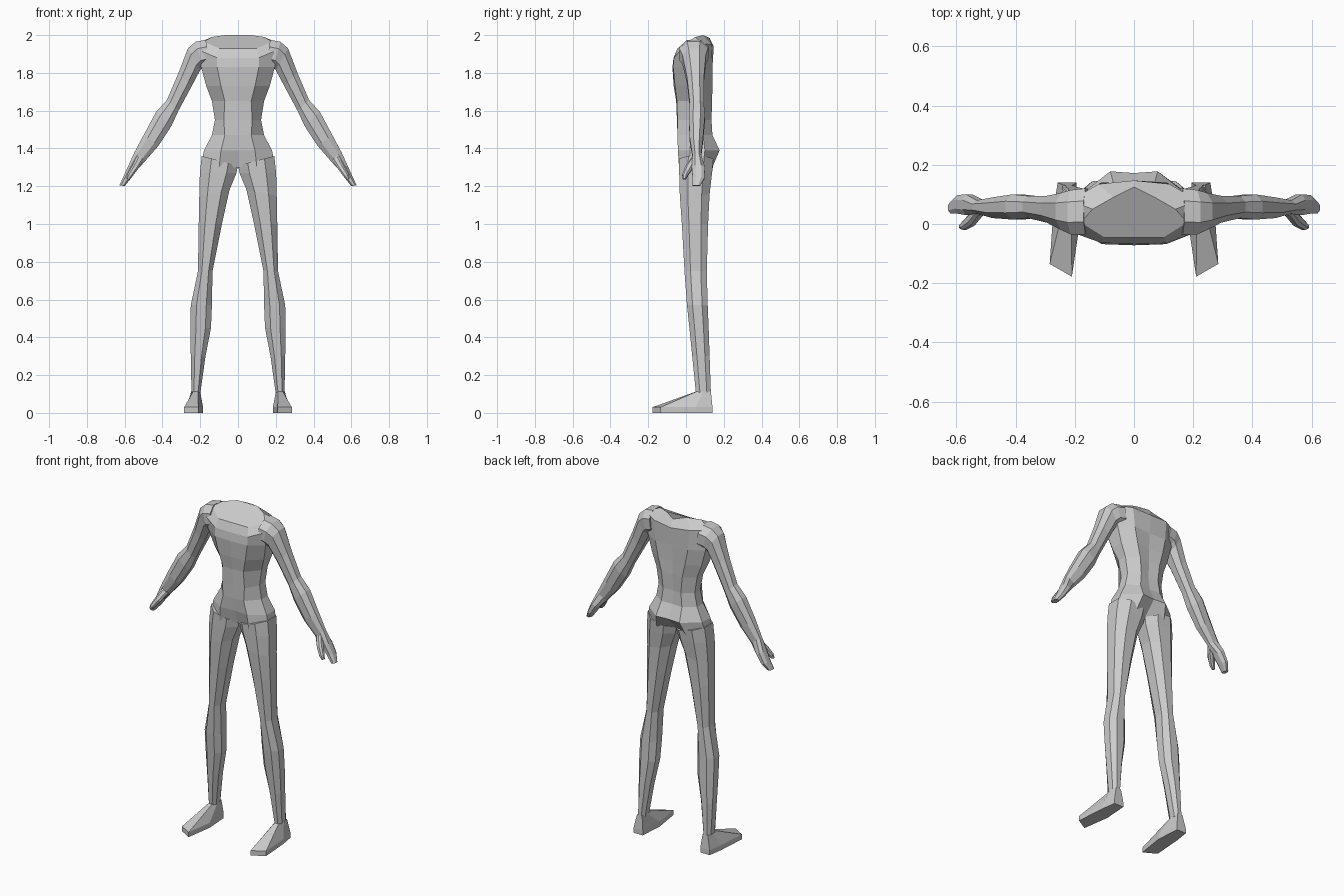
import bpy, bmesh

grey = bpy.data.materials.new("body grey")
grey.diffuse_color = (0.6, 0.6, 0.6, 1)


def loft(name, rings, mirror):
    """Skin a list of equal-length point rings, capped at both ends."""
    bm = bmesh.new()
    loops = [[bm.verts.new(p) for p in ring] for ring in rings]
    n = len(loops[0])
    for a, b in zip(loops, loops[1:]):
        for i in range(n):
            j = (i + 1) % n
            bm.faces.new((a[i], a[j], b[j], b[i]))
    bm.faces.new(loops[0])
    bm.faces.new(loops[-1])
    bmesh.ops.recalc_face_normals(bm, faces=bm.faces)
    mesh = bpy.data.meshes.new(name)
    bm.to_mesh(mesh)
    bm.free()
    mesh.materials.append(grey)
    obj = bpy.data.objects.new(name, mesh)
    bpy.context.collection.objects.link(obj)
    if mirror:
        mod = obj.modifiers.new("mirror", 'MIRROR')
        mod.use_mirror_merge = False
    return obj


def full_ring(half):
    """Complete a half ring (front middle to back middle) across x = 0."""
    return half + [(-x, y, z) for x, y, z in half[-2:0:-1]]


def limb_ring(xo, zo, xi, zi, y0, y1, c=0.27):
    """Chamfered section between an outer and an inner (x, z) point."""
    corners = [(0, c), (c, 0), (1 - c, 0), (1, c), (1, 1 - c), (1 - c, 1), (c, 1), (0, 1 - c)]
    return [(xo + (xi - xo) * t, y0 + (y1 - y0) * u, zo + (zi - zo) * t) for t, u in corners]


# Torso: z, front middle y, front corner x y, side x, side front y, side back y, back corner x y, back middle y
torso = [
    (1.30, 0.00, .10, -.037, .198, .02, .09, .10, .140, .09),
    (1.39, -.035, .09, -.043, .180, .02, .10, .08, .178, .172),
    (1.47, -.045, .07, -.045, .138, .03, .09, .07, .140, .135),
    (1.55, -.048, .075, -.045, .122, .035, .09, .06, .135, .125),
    (1.65, -.052, .07, -.048, .138, .03, .09, .07, .138, .130),
    (1.73, -.065, .09, -.058, .168, .01, .09, .09, .140, .130),
    (1.83, -.072, .11, -.068, .195, -.01, .09, .11, .140, .135),
]
rings = [full_ring([(0, f, z), (ax, ay, z), (w, s0, z), (w, s1, z), (bx, by, z), (0, b, z)])
         for z, f, ax, ay, w, s0, s1, bx, by, b in torso]
# Shoulder line and sloping neck opening
rings.append(full_ring([(0, -.066, 1.88), (.11, -.064, 1.88), (.205, -.03, 1.92),
                        (.215, .08, 1.955), (.12, .135, 1.95), (0, .147, 1.94)]))
rings.append(full_ring([(0, -.045, 1.93), (.10, -.045, 1.93), (.18, .005, 1.965),
                        (.14, .05, 1.99), (.07, .09, 2.0), (0, .125, 1.985)]))
loft("torso", rings, False)

# Arms: outer x z, inner x z, front y, back y
arm = [
    (.17, 1.975, .15, 1.84, -.035, .12),
    (.225, 1.965, .185, 1.83, -.035, .115),
    (.265, 1.93, .20, 1.815, -.02, .105),
    (.315, 1.80, .245, 1.73, .005, .095),
    (.376, 1.657, .315, 1.60, .02, .095),
    (.434, 1.593, .352, 1.52, .015, .10),
    (.50, 1.47, .42, 1.415, .02, .09),
    (.548, 1.38, .49, 1.335, .035, .08),
    (.58, 1.31, .535, 1.285, .03, .10),
    (.607, 1.25, .572, 1.235, .035, .098),
    (.628, 1.205, .60, 1.20, .035, .075),
]
loft("arms", [limb_ring(*r) for r in arm], True)

# Thumbs
thumb = [
    (.535, 1.36, .50, 1.335, .03, .06),
    (.56, 1.31, .53, 1.29, -.005, .04),
    (.585, 1.265, .56, 1.25, -.02, .01),
    (.592, 1.24, .575, 1.235, -.017, .0),
]
loft("thumbs", [limb_ring(*r) for r in thumb], True)

# Legs: outer x z, inner x z, front y, back y
leg = [
    (.192, 1.36, 0, 1.31, -.037, .145),
    (.202, 1.27, .008, 1.27, -.036, .138),
    (.205, 1.15, .045, 1.18, -.033, .125),
    (.208, 1.0, .085, 1.0, -.022, .117),
    (.212, .75, .135, .75, -.008, .11),
    (.25, .57, .138, .57, .005, .115),
    (.252, .45, .143, .45, .018, .12),
    (.25, .30, .172, .30, .033, .125),
    (.246, .10, .20, .10, .053, .132),
]
loft("legs", [limb_ring(*r) for r in leg], True)

# Feet: ankle tapering onto a flat sole
sole = [(.195, .14), (.258, .14), (.272, .05), (.285, -.135), (.21, -.178), (.185, -.01)]
ankle = [(.205, .132), (.24, .132), (.248, .09), (.238, .053), (.212, .05), (.2, .09)]
loft("feet", [[(x, y, z) for x, y in outline]
              for outline, z in ((sole, 0), (sole, .03), (ankle, .112))], True)
